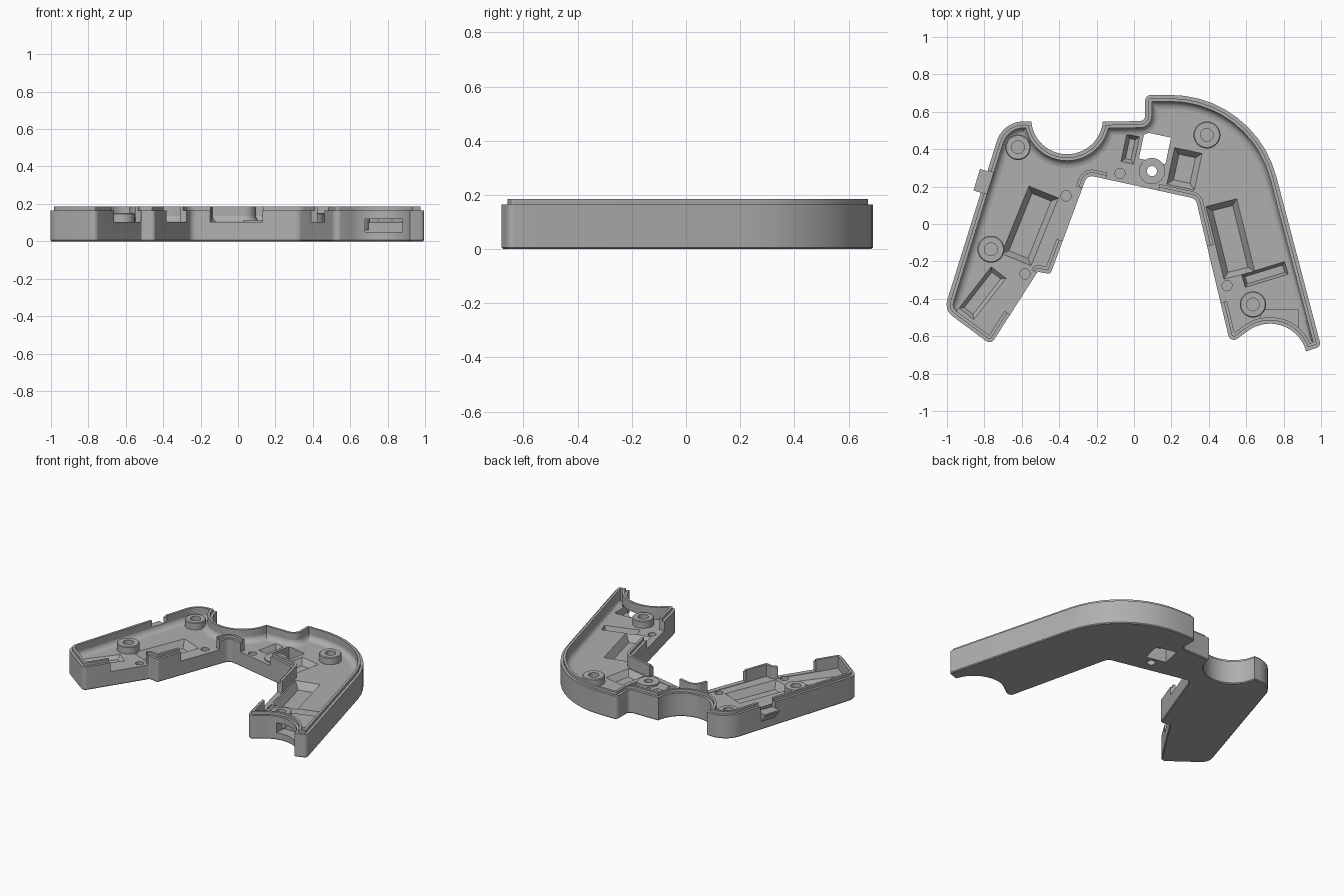
import bpy, bmesh
from math import sin, cos, pi, radians, tan, acos
from mathutils import Vector, Matrix

cube = bpy.data.objects.get("Cube")
if cube:
    bpy.data.objects.remove(cube)

grey = bpy.data.materials.new("light_grey_plastic")
grey.use_nodes = True
colour = (0.43, 0.43, 0.43, 1)
grey.diffuse_color = colour
grey.node_tree.nodes["Principled BSDF"].inputs["Base Color"].default_value = colour

WALL, FLOOR, LEDGE, TOP = 0.035, 0.1, 0.165, 0.185
STEPS = 10


def arc(cx, cy, r, a, b, n=24):
    angles = [radians(a + (b - a) * i / n) for i in range(n + 1)]
    return [(cx + r * cos(t), cy + r * sin(t), 0) for t in angles]


# Counter-clockwise plan: corner x, y and rounding radius
CORNERS = [
    (1.0, -.655, .025), (.646, .69, .585), (.06, .69, .03), (.06, .55, .03),
    *arc(-.358, .565, .192, -5, -175),
    (-.70, .55, .15), (-1.015, -.46, .08), (-.765, -.645, .03),
    (-.515, -.255, .01), (-.447, -.268, .02), (-.25, .262, .04),
    (.33, .135, .04), (.515, -.64, .03),
    *arc(.727, -.733, .2, 130, 15),
]


def plan(inset):
    """Inset the plan by a distance, then round its corners."""
    pts = [Vector(c[:2]) for c in CORNERS]
    n = len(pts)
    moved, convex = [], []
    for i, p in enumerate(pts):
        a, b = (p - pts[i - 1]).normalized(), (pts[(i + 1) % n] - p).normalized()
        na, nb = Vector((-a.y, a.x)), Vector((-b.y, b.x))
        moved.append(p + (na + nb) * inset / (1 + na.dot(nb)))
        convex.append(a.x * b.y - a.y * b.x > 0)
    ring = []
    for i, p in enumerate(moved):
        r = CORNERS[i][2]
        if not r:
            ring.append(p)
            continue
        r = max(r - inset, .004) if convex[i] else r + inset
        u, v = (moved[i - 1] - p).normalized(), (moved[(i + 1) % n] - p).normalized()
        half = acos(u.dot(v)) / 2
        centre = p + (u + v).normalized() * r / sin(half)
        start = p + u * r / tan(half) - centre
        sweep = (pi - 2 * half) * (1 if convex[i] else -1)
        for k in range(STEPS + 1):
            ring.append(centre + Matrix.Rotation(sweep * k / STEPS, 2) @ start)
    return ring


def loft(name, rings, closed=True, loop=False):
    """Join (points, z) rings into a surface, capped or looped when closed."""
    bm = bmesh.new()
    rows = [[bm.verts.new((p[0], p[1], z)) for p in pts] for pts, z in rings]
    n = len(rows[0])
    pairs = list(zip(rows, rows[1:])) + ([(rows[-1], rows[0])] if loop else [])
    for a, b in pairs:
        for i in range(n if closed else n - 1):
            j = (i + 1) % n
            bm.faces.new((a[i], a[j], b[j], b[i]))
    if closed and not loop:
        bm.faces.new(rows[0][::-1])
        bm.faces.new(rows[-1])
    if closed:
        bmesh.ops.recalc_face_normals(bm, faces=bm.faces)
    mesh = bpy.data.meshes.new(name)
    bm.to_mesh(mesh)
    bm.free()
    mesh.materials.append(grey)
    obj = bpy.data.objects.new(name, mesh)
    bpy.context.collection.objects.link(obj)
    return obj


def circle(x, y, r, n=32):
    return [(x + r * cos(2 * pi * i / n), y + r * sin(2 * pi * i / n)) for i in range(n)]


def rect(x, y, w, h, degrees):
    turn = Matrix.Rotation(radians(degrees), 2)
    return [Vector((x, y)) + turn @ Vector((sx * w / 2, sy * h / 2))
            for sx, sy in ((-1, -1), (1, -1), (1, 1), (-1, 1))]


cutters = []


def cut(*rings):
    obj = loft("cutter", rings)
    obj.hide_render = True
    cutters.append(obj)


def pocket(x, y, w, h, degrees, bottom, slope):
    cut((rect(x, y, w - 2 * slope, h - 2 * slope, degrees), bottom),
        (rect(x, y, w, h, degrees), FLOOR),
        (rect(x, y, w, h, degrees), FLOOR + .01))


def gap(a, b, z):
    """Lower the wall between two points on its outside edge."""
    a, b = Vector(a), Vector(b)
    side = (b - a).normalized().orthogonal() * .055
    box = [a + side, b + side, b - side, a - side]
    cut((box, z), (box, TOP + .05))


# Shell: chamfered base, outer wall, stepped lip and cavity in one loft
shell = loft("lower_shell", [
    (plan(.006), 0), (plan(0), .006), (plan(0), LEDGE), (plan(.018), LEDGE),
    (plan(.018), TOP), (plan(WALL), TOP), (plan(WALL), FLOOR)])

# Openings along the inner edge, and the cable notch outside
for a, b in [((-.66, -.485), (-.515, -.265)), ((-.385, -.09), (-.275, .19)),
             ((-.15, .24), (.13, .18)), ((.39, -.12), (.463, -.42))]:
    gap(a, b, FLOOR + .003)
gap((-.782, .285), (-.818, .17), .12)

# Sloped pockets in the floor
pocket(-.556, -.01, .17, .39, -22, .05, .03)
pocket(.515, -.08, .17, .40, 14, .05, .03)
pocket(.27, .295, .15, .2, -12, .06, .03)
pocket(-.02, .40, .07, .15, -12, .06, .02)
pocket(.70, -.27, .24, .07, 17, .045, .015)
pocket(-.81, -.37, .1, .28, -38, .075, .02)

# Port window through the curved end wall
port = rect(.78, -.56, .2, .2, 0)
cut((port, .05), (port, .12))

# Square and round holes through the floor
square = rect(.112, .406, .145, .145, -12)
cut((square, -.05), (square, .15))
cut((circle(.096, .283, .027), -.05), (circle(.096, .283, .027), .15))

# Blind pin holes
for x, y in [(-.075, .27), (-.364, .15), (-.583, -.267), (.497, -.33)]:
    cut((circle(x, y, .027), .07), (circle(x, y, .027), .13))

for c in cutters:
    mod = shell.modifiers.new("cut", 'BOOLEAN')
    mod.operation, mod.solver, mod.object = 'DIFFERENCE', 'EXACT', c
graph = bpy.context.evaluated_depsgraph_get()
result = bpy.data.meshes.new_from_object(shell.evaluated_get(graph))
shell.modifiers.clear()
shell.data = result
for c in cutters:
    bpy.data.objects.remove(c)

parts = [shell]

# Rounded fillet where the outer wall meets the floor
last = 4 * (STEPS + 1) + 25 + 2 * (STEPS + 1)
radius = .04
fillet = []
for k in range(6):
    t = k / 5 * pi / 2
    ring = plan(WALL - .001 + radius * (1 - cos(t)))[STEPS:last]
    fillet.append((ring, FLOOR + .001 + radius * (1 - sin(t))))
parts.append(loft("floor_fillet", fillet, closed=False))

# Screw bosses
for name, x, y, r in [("rear_left", .39, .476, .072), ("front_left", .636, -.43, .07),
                      ("front_right", -.765, -.135, .072), ("rear_right", -.62, .41, .068)]:
    parts.append(loft(name + "_screw_boss", [
        (circle(x, y, r), .06), (circle(x, y, r), .145), (circle(x, y, r - .005), .15),
        (circle(x, y, .034), .15), (circle(x, y, .034), .06)], loop=True))

# Low collar around the round hole
parts.append(loft("hole_collar", [
    (circle(.096, .283, .07), .09), (circle(.096, .283, .07), .112),
    (circle(.096, .283, .027), .112), (circle(.096, .283, .027), .09)], loop=True))

# Tapered cable guide on the outer right wall
parts.append(loft("cable_guide", [
    (rect(-.79, .228, .03, .1, -17), .06), (rect(-.812, .228, .06, .12, -17), .11),
    (rect(-.812, .228, .06, .12, -17), .122)]))

bpy.ops.object.select_all(action='DESELECT')
for obj in parts:
    obj.select_set(True)
bpy.context.view_layer.objects.active = shell
bpy.ops.object.shade_smooth_by_angle(angle=radians(30))
